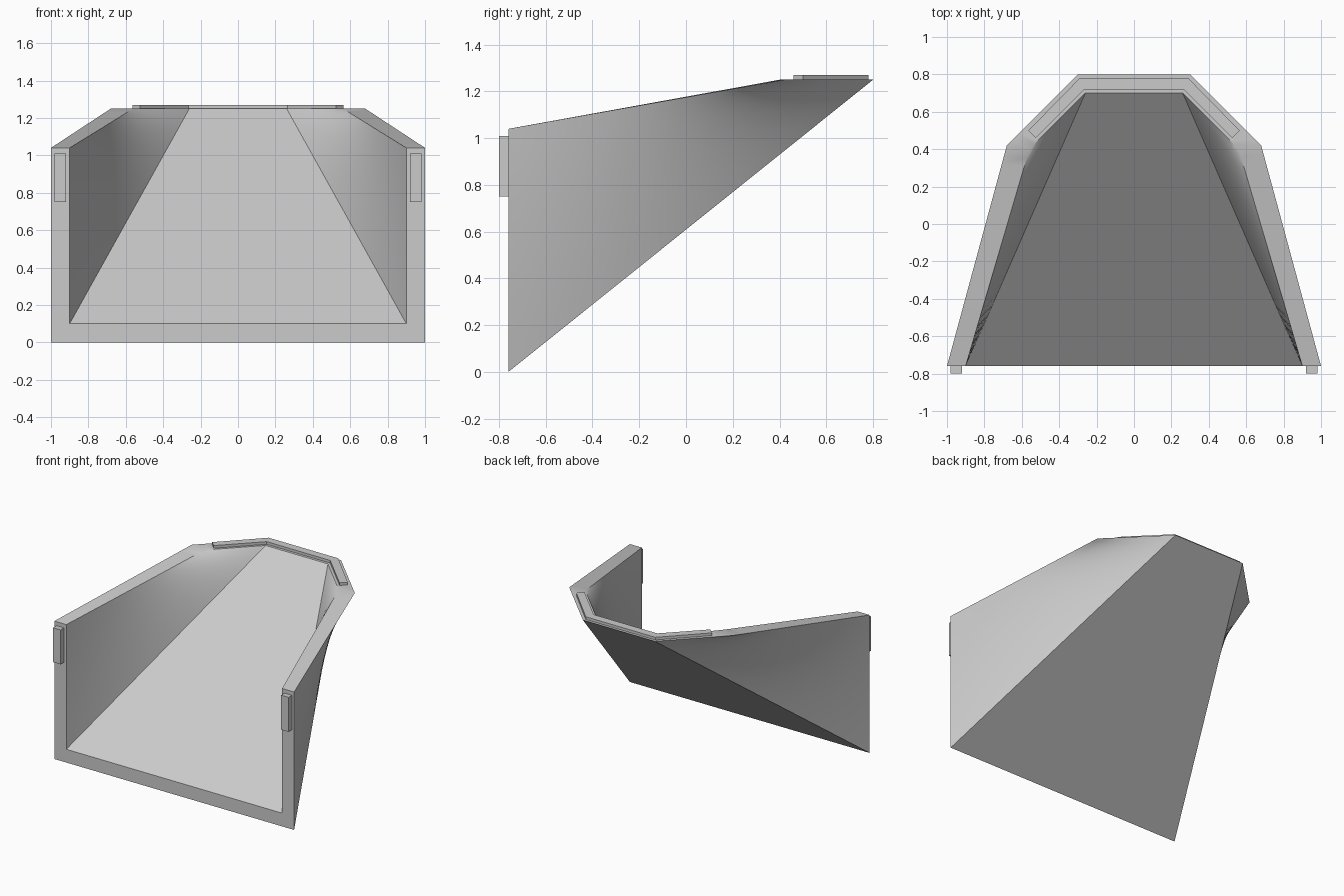
import bpy, bmesh, math
from mathutils import Vector

cube = bpy.data.objects.get("Cube")
if cube:
    bpy.data.objects.remove(cube)

grey = bpy.data.materials.new("light grey")
grey.use_nodes = True
colour = (0.6, 0.6, 0.6, 1)
grey.diffuse_color = colour
grey.node_tree.nodes["Principled BSDF"].inputs["Base Color"].default_value = colour


def finish(bm, name):
    """Turn a bmesh into a named, coloured object."""
    bmesh.ops.recalc_face_normals(bm, faces=bm.faces)
    mesh = bpy.data.meshes.new(name)
    bm.to_mesh(mesh)
    bm.free()
    mesh.materials.append(grey)
    obj = bpy.data.objects.new(name, mesh)
    bpy.context.collection.objects.link(obj)
    return obj


def mirrored(half):
    """Complete an open path from its +x half, given from end to centre."""
    return half + [Vector((-p.x, p.y, p.z)) for p in reversed(half)]


# Chute: the upright U at the mouth is lofted into the flat U at the far end
LENGTH_STEPS, SIDE_STEPS = 24, 12
FRONT, RIM, TOP = -0.76, 1.04, 1.25


def skin_line(t, corners):
    """U-shaped line at fraction t along one skin of the chute."""
    front_top, front_low, back_top, back_low = map(Vector, corners)
    top = front_top.lerp(back_top, t)
    low = front_low.lerp(back_low, t)
    return mirrored([top.lerp(low, i / SIDE_STEPS) for i in range(SIDE_STEPS + 1)])


outer = [(1, FRONT, RIM), (1, FRONT, 0), (0.68, 0.42, TOP), (0.3, 0.8, TOP)]
inner = [(0.9, FRONT, RIM), (0.9, FRONT, 0.1), (0.56, 0.4, TOP), (0.26, 0.7, TOP)]

bm = bmesh.new()
rings = []
for s in range(LENGTH_STEPS + 1):
    t = s / LENGTH_STEPS
    points = skin_line(t, outer) + skin_line(t, inner)[::-1]
    rings.append([bm.verts.new(p) for p in points])
count = len(rings[0])
for a, b in zip(rings, rings[1:]):
    for i in range(count):
        j = (i + 1) % count
        bm.faces.new((a[i], a[j], b[j], b[i]))
for ring in (rings[0], rings[-1]):
    for i in range(count // 2 - 1):
        bm.faces.new((ring[i], ring[i + 1], ring[-2 - i], ring[-1 - i]))
chute = finish(bm, "chute")
bpy.ops.object.select_all(action="DESELECT")
chute.select_set(True)
bpy.context.view_layer.objects.active = chute
bpy.ops.object.shade_smooth_by_angle(angle=math.radians(30))

# Raised strip along the far rim
bm = bmesh.new()
outside = mirrored([Vector((0.565, 0.5, TOP)), Vector((0.29, 0.78, TOP))])
inside = mirrored([Vector((0.525, 0.46, TOP)), Vector((0.265, 0.72, TOP))])
lower = [bm.verts.new(p) for p in outside + inside[::-1]]
base = bm.faces.new(lower)
raised = bmesh.ops.extrude_face_region(bm, geom=[base], use_keep_orig=True)
bmesh.ops.translate(bm, vec=(0, 0, 0.02),
                    verts=[v for v in raised["geom"] if isinstance(v, bmesh.types.BMVert)])
finish(bm, "rim_strip")

# Small mounting tabs on the mouth
for side, name in ((1, "left_tab"), (-1, "right_tab")):
    bm = bmesh.new()
    bmesh.ops.create_cube(bm, size=1)
    bmesh.ops.scale(bm, vec=(0.062, 0.04, 0.26), verts=bm.verts)
    bmesh.ops.translate(bm, vec=(side * 0.951, FRONT - 0.02, 0.88), verts=bm.verts)
    finish(bm, name)
